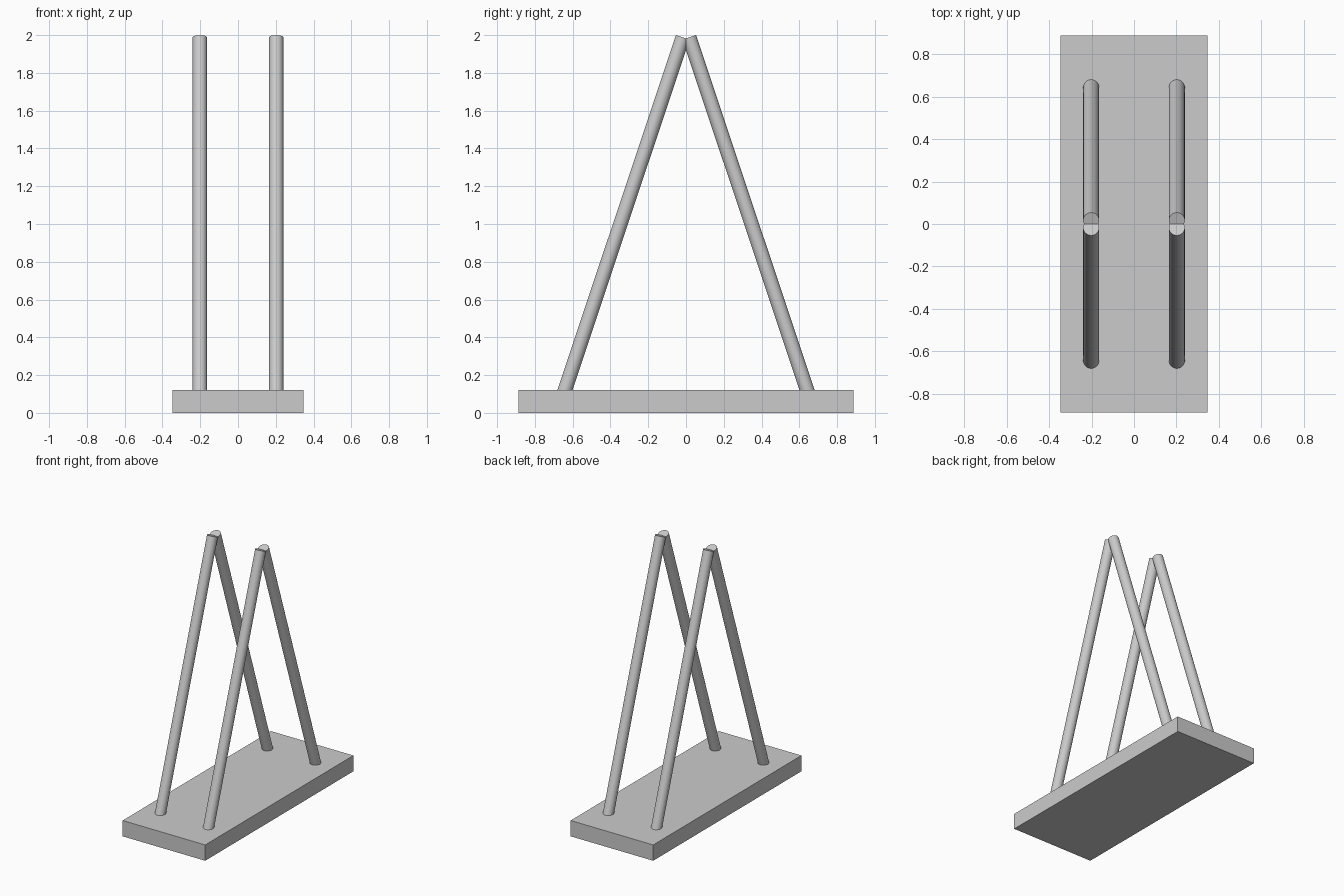
import bpy
from mathutils import Vector

if "Cube" in bpy.data.objects:
    bpy.data.objects.remove(bpy.data.objects["Cube"])

BASE_X, BASE_Y, BASE_H = 0.693, 1.776, 0.12
LEG_X, LEG_R = 0.202, 0.038

# Base slab
bpy.ops.mesh.primitive_cube_add(size=1, location=(0, 0, BASE_H / 2))
base = bpy.context.object
base.name = "base"
base.scale = (BASE_X, BASE_Y, BASE_H)
bpy.ops.object.transform_apply(location=False, rotation=False, scale=True)


# Round bar with square-cut ends between two points
def rod(name, start, end, radius):
    start, end = Vector(start), Vector(end)
    axis = end - start
    bpy.ops.mesh.primitive_cylinder_add(vertices=32, radius=radius, depth=axis.length,
                                        location=(start + end) / 2)
    ob = bpy.context.object
    ob.name = name
    ob.rotation_euler = axis.to_track_quat('Z', 'Y').to_euler()
    bpy.ops.object.shade_smooth_by_angle()
    return ob


# Two A-frames, each with a front and a back leg crossing slightly at the top
for side, x in (("left", -LEG_X), ("right", LEG_X)):
    for end, s in (("front", -1), ("back", 1)):
        rod(f"{end}_{side}_leg", (x, s * 0.661, 0.06), (x, s * 0.0175, 1.988), LEG_R)
